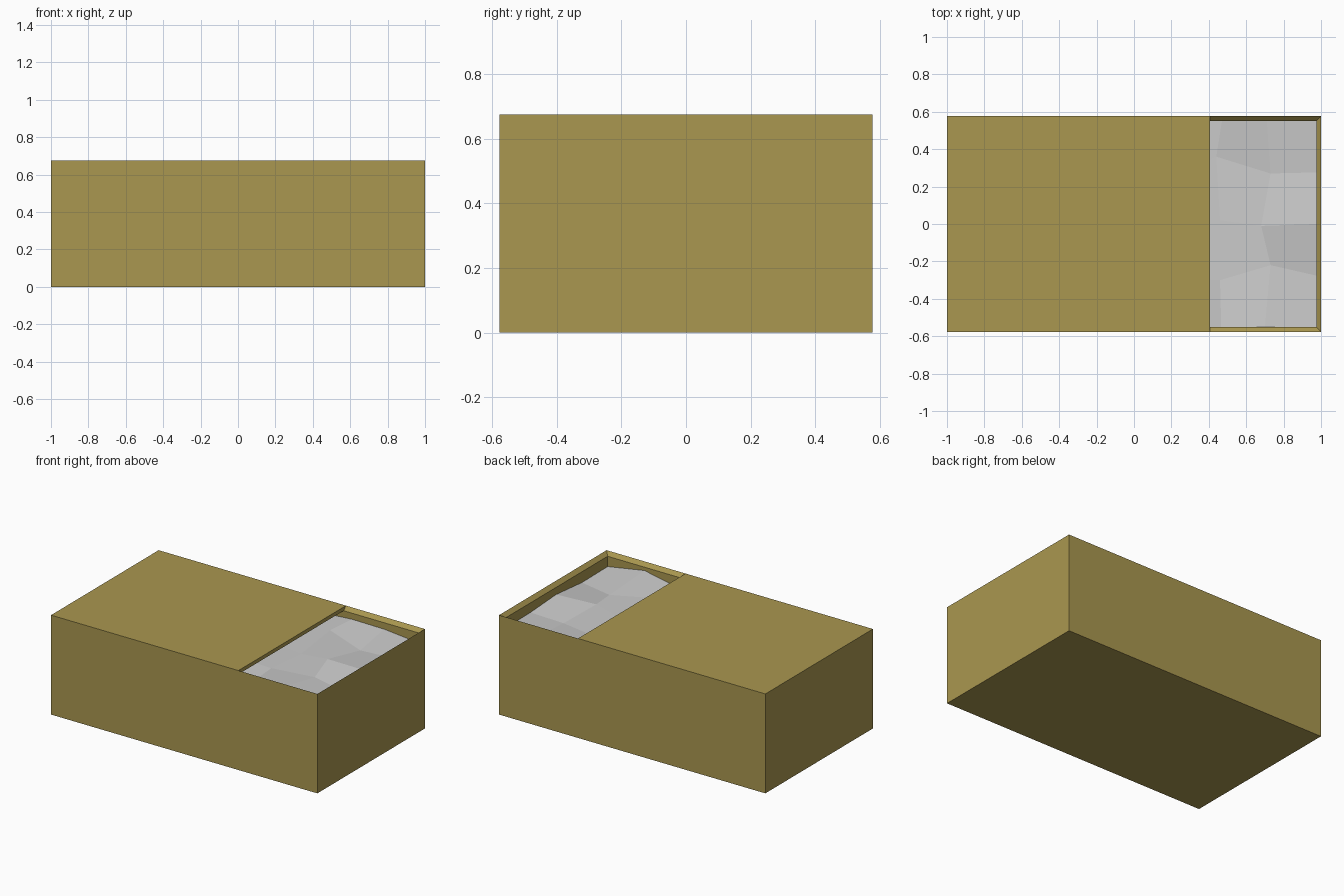
import bpy, bmesh, random

if "Cube" in bpy.data.objects:
    bpy.data.objects.remove(bpy.data.objects["Cube"])

L, W, H = 1.0, 0.577, 0.675     # half length, half width, height
T = 0.025                       # wall thickness and depth of the sloped lip
LID_EDGE = 0.407                # the lid is slid shut up to here

wood = bpy.data.materials.new("wood")
wood.diffuse_color = (0.40, 0.31, 0.08, 1)
wood.use_nodes = True
wood.node_tree.nodes["Principled BSDF"].inputs["Base Color"].default_value = wood.diffuse_color


def make(name, bm, mat=None):
    bmesh.ops.recalc_face_normals(bm, faces=bm.faces)
    me = bpy.data.meshes.new(name)
    bm.to_mesh(me)
    bm.free()
    ob = bpy.data.objects.new(name, me)
    bpy.context.collection.objects.link(ob)
    if mat:
        me.materials.append(mat)
    return ob


def stacked(loops):
    """Bridge rectangular loops (x0, x1, half width, z) and cap both ends."""
    bm = bmesh.new()
    rings = [[bm.verts.new((x, y, z)) for x, y in
              ((x0, -w), (x1, -w), (x1, w), (x0, w))] for x0, x1, w, z in loops]
    for a, b in zip(rings, rings[1:]):
        for i in range(4):
            j = (i + 1) % 4
            bm.faces.new((a[i], a[j], b[j], b[i]))
    bm.faces.new(rings[0])
    bm.faces.new(rings[-1])
    return bm


# open box: outer walls, sloped lip, inner walls, floor
make("box", stacked([(-L, L, W, 0), (-L, L, W, H),
                     (-L + T, L - T, W - T, H - T),
                     (-L + T, L - T, W - T, T)]), wood)

# sliding lid with dovetailed sides resting in the lip
make("lid", stacked([(-L + T, LID_EDGE, W - T, H - T),
                     (-L, LID_EDGE, W, H)]), wood)

# lumpy faceted filling, a jittered grid clamped to the inner walls
random.seed(4)
NX, NY = 8, 4
known = {(7, 4): (0.71, 0.552, 0.606), (7, 3): (0.73, 0.27, 0.575),
         (7, 2): (0.68, -0.01, 0.61), (7, 1): (0.73, -0.22, 0.58),
         (7, 0): (0.70, -0.552, 0.627), (6, 3): (0.44, 0.36, 0.60),
         (6, 2): (0.46, 0.02, 0.575), (6, 1): (0.46, -0.30, 0.60),
         (8, 0): (0.975, -0.552, 0.58)}
bm = bmesh.new()
grid = {}
for i in range(NX + 1):
    for j in range(NY + 1):
        x = -L + T + i * 2 * (L - T) / NX
        y = -W + T + j * 2 * (W - T) / NY
        if 0 < i < NX:
            x += random.uniform(-0.04, 0.04)
        if 0 < j < NY and 0 < i < NX:
            y += random.uniform(-0.05, 0.05)
        z = 0.59 + random.uniform(-0.02, 0.02)
        grid[i, j] = bm.verts.new(known.get((i, j), (x, y, z)))
for i in range(NX):
    for j in range(NY):
        bm.faces.new((grid[i, j], grid[i + 1, j],
                      grid[i + 1, j + 1], grid[i, j + 1]))
make("filling", bm)
